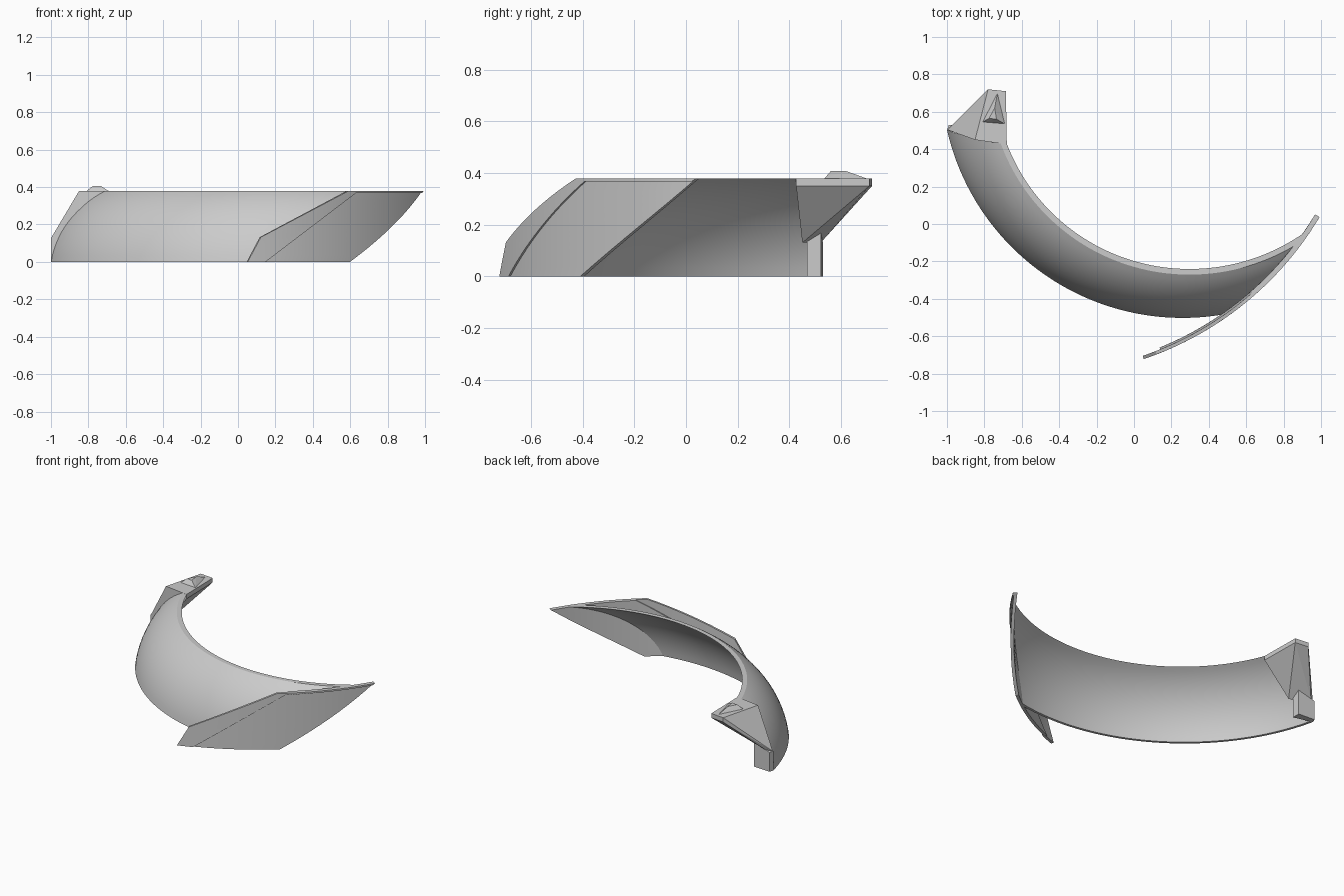
import bpy, bmesh, math

old = bpy.data.objects.get("Cube")
if old:
    bpy.data.objects.remove(old, do_unlink=True)

grey = bpy.data.materials.new("plain_grey")
grey.use_nodes = True
COLOUR = (0.6, 0.6, 0.6, 1)
grey.diffuse_color = COLOUR
grey.node_tree.nodes["Principled BSDF"].inputs["Base Color"].default_value = COLOUR

HEIGHT = 0.378


def finish(name, bm, smooth=True):
    bmesh.ops.remove_doubles(bm, verts=bm.verts, dist=0.0005)
    bmesh.ops.recalc_face_normals(bm, faces=bm.faces)
    mesh = bpy.data.meshes.new(name)
    bm.to_mesh(mesh)
    bm.free()
    mesh.materials.append(grey)
    obj = bpy.data.objects.new(name, mesh)
    bpy.context.collection.objects.link(obj)
    if smooth:
        bpy.ops.object.select_all(action='DESELECT')
        obj.select_set(True)
        bpy.context.view_layer.objects.active = obj
        bpy.ops.object.shade_smooth_by_angle(angle=math.radians(25))


def hull(name, points):
    bm = bmesh.new()
    for p in points:
        bm.verts.new(p)
    bmesh.ops.convex_hull(bm, input=bm.verts)
    bmesh.ops.dissolve_limit(bm, angle_limit=0.02, verts=bm.verts, edges=bm.edges)
    finish(name, bm, False)


# Curved shell: a thin domed section swept round an arc up to the side plate
SHELL_X, SHELL_Y = 0.26, 0.79
PLATE_X, PLATE_Y, PLATE_R = -0.507, 0.932, 1.74


def section(bottom, top, steps=14):
    first, last = math.radians(10), math.radians(63)
    points = []
    for i in range(steps + 1):
        t = first + (last - first) * i / steps
        f = (math.cos(first) - math.cos(t)) / (math.cos(first) - math.cos(last))
        h = (math.sin(t) - math.sin(first)) / (math.sin(last) - math.sin(first))
        points.append((bottom + (top - bottom) * f, HEIGHT * h))
    return points


def arc_point(r, a, z):
    # The upper rim opens out slightly toward the side plate
    d = a - math.radians(270)
    r += (z / HEIGHT) ** 2 * (0.036 * d + 0.014 * d * d)
    return (SHELL_X + r * math.cos(a), SHELL_Y + r * math.sin(a), z)


def plate_angle(r, z):
    low, high = math.radians(270), math.radians(330)
    for _ in range(40):
        mid = (low + high) / 2
        x, y, _z = arc_point(r, mid, z)
        if math.hypot(x - PLATE_X, y - PLATE_Y) < PLATE_R - 0.014:
            low = mid
        else:
            high = mid
    return low


profile = section(1.292, 1.06) + section(1.275, 1.03)[::-1]
bm = bmesh.new()
SEGMENTS = 56
rings = []
for j in range(SEGMENTS + 1):
    ring = []
    for r, z in profile:
        start = math.radians(193 + 7.6 * (1.29 - r) / 0.26)
        a = start + (plate_angle(r, z) - start) * j / SEGMENTS
        ring.append(bm.verts.new(arc_point(r, a, z)))
    rings.append(ring)
n = len(profile)
for a, b in zip(rings, rings[1:]):
    for i in range(n):
        k = (i + 1) % n
        bm.faces.new((a[i], a[k], b[k], b[i]))
for ring in (rings[0], rings[-1]):
    for i in range(n // 2 - 1):
        bm.faces.new((ring[i], ring[i + 1], ring[n - 2 - i], ring[n - 1 - i]))
finish("curved_shell", bm)


# Side plate: slabs bent round an upright cylinder
def bent_slab(name, corners, inner, outer, nu=14, nv=10, bulge=0.0):
    (ax, az), (bx, bz), (cx, cz), (dx, dz) = corners
    bm = bmesh.new()
    grids = []
    for radius in (inner, outer):
        grid = []
        for j in range(nv + 1):
            v = j / nv
            row = []
            for i in range(nu + 1):
                u = i / nu
                x = (ax + (bx - ax) * u) * (1 - v) + (dx + (cx - dx) * u) * v
                x += bulge * u * v * (1 - v)
                z = (az + (bz - az) * u) * (1 - v) + (dz + (cz - dz) * u) * v
                a = -math.acos((x - PLATE_X) / PLATE_R)
                row.append(bm.verts.new((PLATE_X + radius * math.cos(a),
                                         PLATE_Y + radius * math.sin(a), z)))
            grid.append(row)
        for j in range(nv):
            for i in range(nu):
                bm.faces.new((grid[j][i], grid[j][i + 1],
                              grid[j + 1][i + 1], grid[j + 1][i]))
        grids.append(grid)

    def border(g):
        return (g[0] + [row[-1] for row in g[1:]] + g[-1][-2::-1]
                + [row[0] for row in g[-2:0:-1]])
    p, q = border(grids[0]), border(grids[1])
    for i in range(len(p)):
        k = (i + 1) % len(p)
        bm.faces.new((p[i], p[k], q[k], q[i]))
    finish(name, bm)


LIP = HEIGHT - 0.011
bent_slab("side_plate", [(0.145, 0), (0.6, 0), (0.978, LIP), (0.625, LIP)],
          PLATE_R - 0.022, PLATE_R - 0.002, bulge=0.12)

# Raised lip along the top and raised border down the sloping front edge
OUT = PLATE_R + 0.006
bent_slab("plate_top_lip", [(0.625, LIP), (0.978, LIP), (0.987, HEIGHT), (0.64, HEIGHT)],
          PLATE_R - 0.022, OUT, nv=1)
bent_slab("plate_border_lower", [(0.05, 0), (0.145, 0), (0.318, 0.132), (0.12, 0.132)],
          PLATE_R - 0.012, OUT, nu=4)
bent_slab("plate_border_upper", [(0.12, 0.132), (0.318, 0.132), (0.64, HEIGHT), (0.585, HEIGHT)],
          PLATE_R - 0.012, OUT, nu=4)

# End bracket: flat top, sloping body and a short foot
top_outline = [(-0.85, 0.45), (-0.78, 0.72), (-0.685, 0.71), (-0.68, 0.426)]
hull("bracket_body",
     [(x, y, z) for x, y in top_outline for z in (0.35, HEIGHT + 0.001)]
     + [(-0.998, 0.504, 0.13), (-0.96, 0.53, 0.14),
        (-0.87, 0.49, 0.17), (-0.85, 0.45, 0.13)])
foot_outline = [(-1, 0.5), (-0.99, 0.53), (-0.87, 0.522), (-0.87, 0.468)]
hull("bracket_foot", [(x, y, z) for x, y in foot_outline
                      for z in (0, 0.13 if x < -0.9 else 0.172)])

# Small faceted stud on the bracket
hull("bracket_stud",
     [(-0.81, 0.545, HEIGHT), (-0.69, 0.535, HEIGHT), (-0.73, 0.7, HEIGHT),
      (-0.775, 0.565, 0.407), (-0.735, 0.56, 0.407), (-0.745, 0.62, 0.407)])
